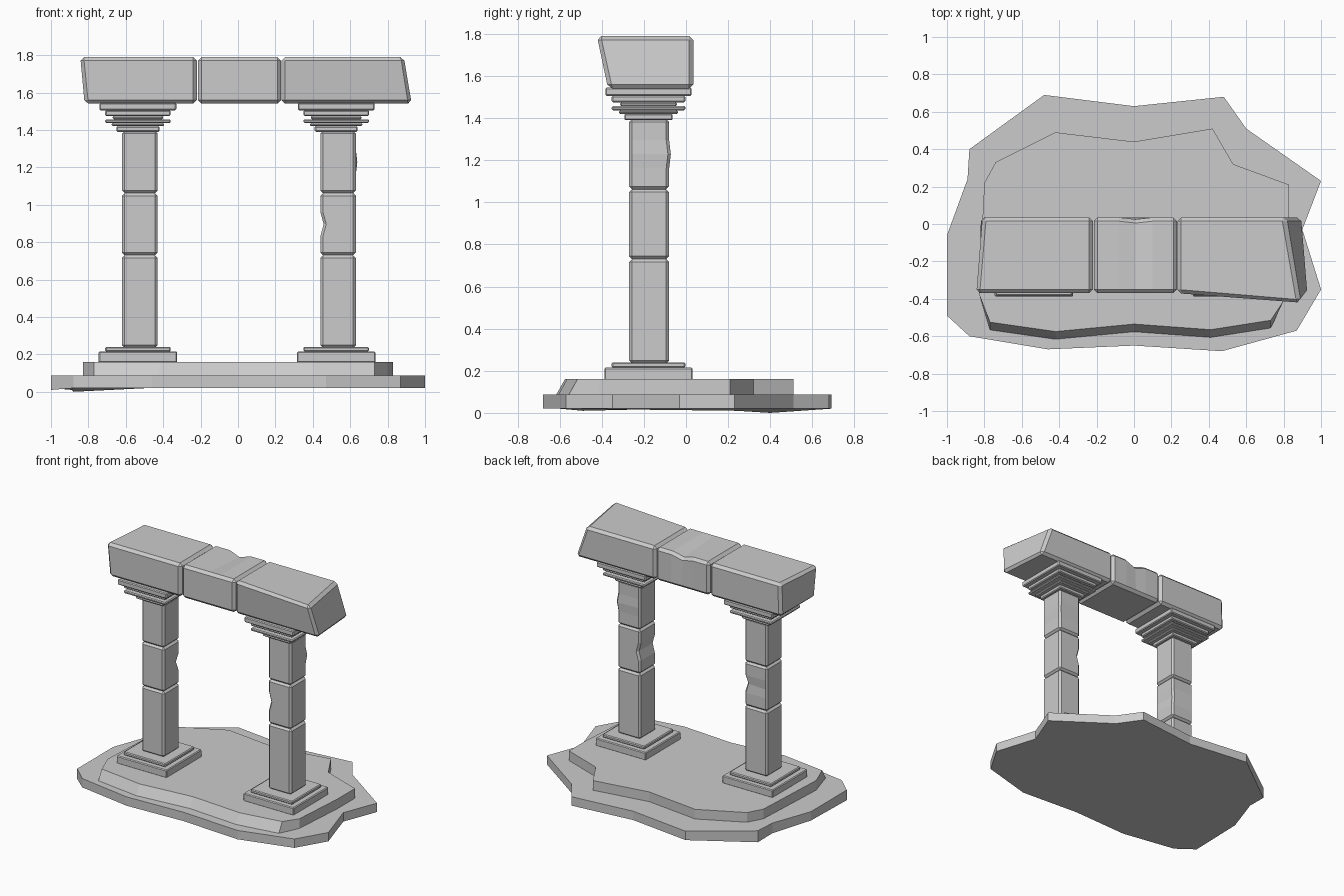
import bpy, bmesh
from mathutils import Vector

if "Cube" in bpy.data.objects:
    bpy.data.objects.remove(bpy.data.objects["Cube"])


def finish(bm, name):
    bmesh.ops.recalc_face_normals(bm, faces=bm.faces)
    me = bpy.data.meshes.new(name)
    bm.to_mesh(me)
    bm.free()
    ob = bpy.data.objects.new(name, me)
    bpy.context.collection.objects.link(ob)
    return ob


def block(name, lo, hi, bevel=0.02, moves=None, dents=()):
    """Chamfered box. moves: corner (0/1 triple) -> offset.
    dents: (axis, position along it, other-axis tests {axis: side}, offset)."""
    bm = bmesh.new()
    bmesh.ops.create_cube(bm, size=1)
    for v in bm.verts:
        key = tuple(int(c > 0) for c in v.co)
        v.co = [hi[i] if key[i] else lo[i] for i in range(3)]
        v.co += Vector((moves or {}).get(key, (0, 0, 0)))
    if bevel:
        bmesh.ops.bevel(bm, geom=bm.edges[:], offset=bevel, segments=1,
                        affect='EDGES', profile=0.5)
    for axis, pos, tests, off in dents:
        no = Vector([float(i == axis) for i in range(3)])
        length = hi[axis] - lo[axis]
        for d in (-0.2, 0, 0.2):
            bmesh.ops.bisect_plane(bm, geom=bm.verts[:] + bm.edges[:] + bm.faces[:],
                                   plane_co=no * (pos + d * length), plane_no=no)
        for v in bm.verts:
            near = abs(v.co[axis] - pos) < 0.1 * length
            if near and all((v.co[a] - (lo[a] + hi[a]) / 2) * s > 0 for a, s in tests.items()):
                v.co += Vector(off)
    return finish(bm, name)


def slab(name, bottom, top):
    """Irregular slab between two matching outlines of 3D points."""
    bm = bmesh.new()
    b = [bm.verts.new(p) for p in bottom]
    t = [bm.verts.new(p) for p in top]
    n = len(b)
    bm.faces.new(b[::-1])
    bm.faces.new(t)
    for i in range(n):
        bm.faces.new((b[i], b[(i + 1) % n], t[(i + 1) % n], t[i]))
    return finish(bm, name)


# Broken ground slab, a few underside corners dip to the floor
outer = [(-.48, .69), (-.88, .40), (-.89, .24), (-1, -.06), (-1, -.49), (-.88, -.60),
         (-.46, -.67), (0, -.65), (.47, -.68), (.87, -.57), (1, -.35), (.90, -.03),
         (1, .23), (.60, .51), (.48, .68), (0, .63)]
dips = {1: 0, 2: .01, 4: .01}
slab("ground_slab", [(x, y, dips.get(i, .02)) for i, (x, y) in enumerate(outer)],
     [(x, y, .087) for x, y in outer])

# Upper step with a sloping front
inner = [(-.42, .49), (-.74, .33), (-.80, .22), (-.83, -.37), (-.77, -.57), (-.42, -.62),
         (0, -.58), (.41, -.61), (.73, -.56), (.80, -.41), (.83, 0), (.83, .21),
         (.53, .32), (.42, .51), (0, .44)]
slab("upper_step", [(x, y, .08) for x, y in inner],
     [(x, y + (.045 if y < -.5 else 0), .16) for x, y in inner])

# Two columns: plinth, three shaft stones, stepped capital
layers = [("plinth_lower", .21, .155, .215), ("plinth_upper", .175, .215, .24),
          ("capital_1", .115, 1.39, 1.42), ("capital_2", .14, 1.42, 1.437),
          ("capital_3", .175, 1.437, 1.457), ("capital_4", .135, 1.457, 1.475),
          ("capital_5", .175, 1.475, 1.505), ("capital_6", .205, 1.505, 1.545)]
joints = [.235, .73, 1.062, 1.395]
for side, x, px in (("left", -.525, -.535), ("right", .535, .525)):
    for nm, h, z0, z1 in layers:
        block(f"{side}_{nm}", (px - h, -.178 - h, z0), (px + h, -.178 + h, z1),
              bevel=.006)
    for k in range(3):
        z0, z1 = joints[k], joints[k + 1]
        mid = (z0 + z1) / 2
        dents = []
        if side == "right" and k == 1:
            dents = [(2, mid, {0: -1}, (.018, 0, 0))]
        elif side == "right" and k == 2:
            dents = [(2, mid, {0: 1, 1: 1}, (.008, .008, 0))]
        elif side == "left" and k == 1:
            dents = [(2, mid, {0: 1, 1: 1}, (-.015, -.012, 0))]
        block(f"{side}_shaft_{k + 1}", (x - .095, -.27, z0), (x + .095, -.08, z1),
              bevel=.014, dents=dents)

# Lintel stones, outer ends weathered out of square
block("lintel_left", (-.82, -.37, 1.54), (-.22, .035, 1.79),
      moves={(0, 0, 1): (-.025, 0, 0), (0, 1, 1): (.01, 0, 0)})
block("lintel_middle", (-.215, -.37, 1.54), (.23, .035, 1.79),
      dents=[(0, .01, {1: 1, 2: 1}, (0, -.01, -.025))])
block("lintel_right", (.232, -.37, 1.54), (.90, .035, 1.79),
      moves={(1, 0, 1): (-.01, -.055, 0), (1, 1, 1): (-.09, 0, 0),
             (1, 0, 0): (.03, 0, 0)})
